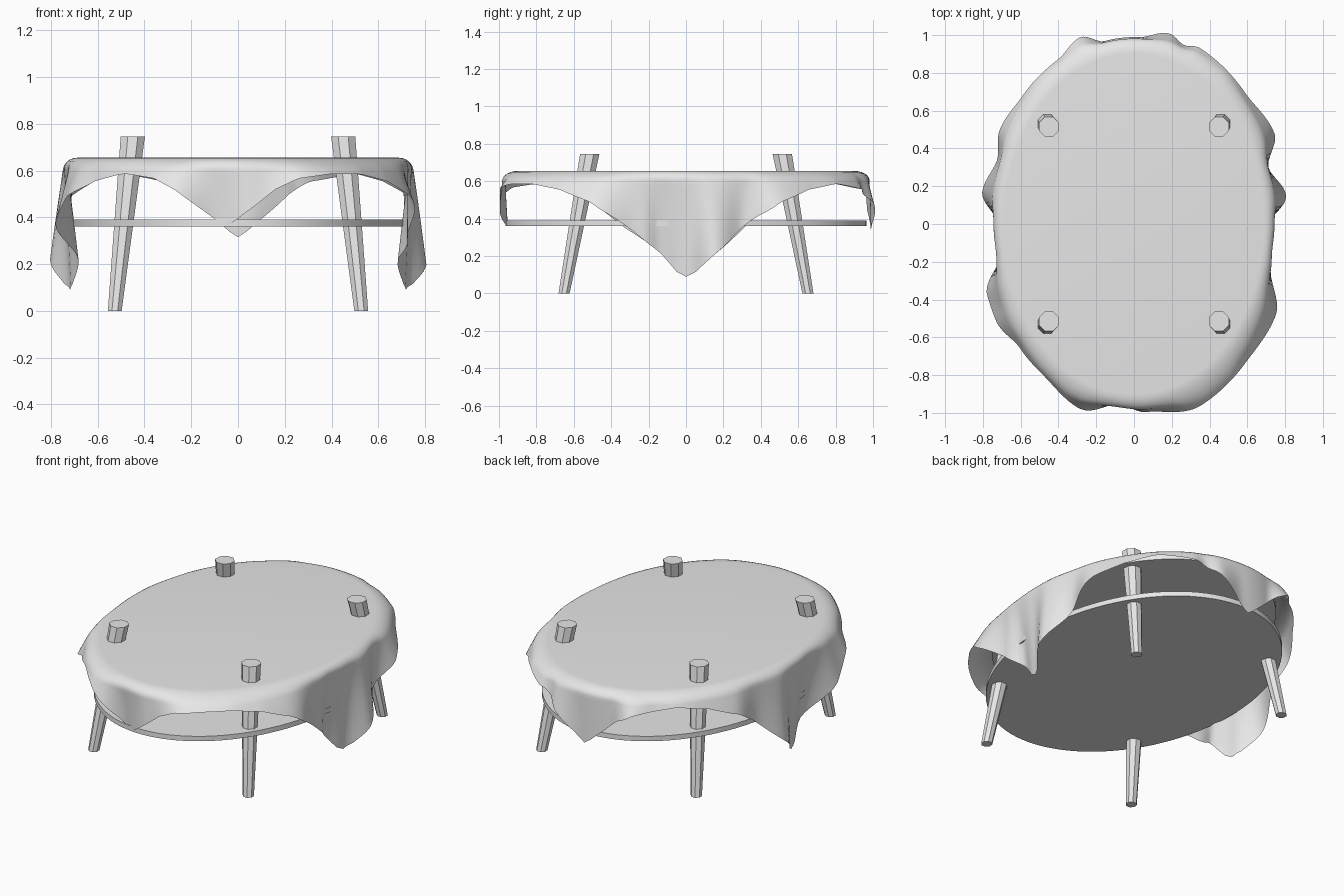
import bpy
import bmesh
from math import sin, cos, pi, radians

default_cube = bpy.data.objects.get("Cube")
if default_cube:
    bpy.data.objects.remove(default_cube, do_unlink=True)

# One plain grey for everything
grey = bpy.data.materials.new("light_grey")
grey.use_nodes = True
grey.diffuse_color = (0.8, 0.8, 0.8, 1)
grey.node_tree.nodes["Principled BSDF"].inputs["Base Color"].default_value = (0.8, 0.8, 0.8, 1)


def loft(name, rings, cap_start=True, cap_end=True, smooth_angle=None):
    """Skin a stack of closed rings of points and cap the chosen ends."""
    bm = bmesh.new()
    loops = [[bm.verts.new(point) for point in ring] for ring in rings]
    count = len(loops[0])
    for lower, upper in zip(loops, loops[1:]):
        for i in range(count):
            j = (i + 1) % count
            bm.faces.new((lower[i], lower[j], upper[j], upper[i]))
    if cap_start:
        bm.faces.new(loops[0][::-1])
    if cap_end:
        bm.faces.new(loops[-1])
    bmesh.ops.recalc_face_normals(bm, faces=bm.faces)
    mesh = bpy.data.meshes.new(name)
    bm.to_mesh(mesh)
    bm.free()
    mesh.materials.append(grey)
    if smooth_angle:
        mesh.polygons.foreach_set("use_smooth", [True] * len(mesh.polygons))
        mesh.set_sharp_from_angle(angle=radians(smooth_angle))
    obj = bpy.data.objects.new(name, mesh)
    bpy.context.collection.objects.link(obj)
    return obj


def ellipse(rx, ry, z, count, cx=0, cy=0, turn=0):
    angles = [turn + 2 * pi * i / count for i in range(count)]
    return [(cx + rx * cos(a), cy + ry * sin(a), z) for a in angles]


def interpolate(table, x, ease=False):
    """Read a sorted table of pairs, clamped at both ends."""
    if x <= table[0][0]:
        return table[0][1]
    for (xa, ya), (xb, yb) in zip(table, table[1:]):
        if x <= xb:
            t = (x - xa) / (xb - xa)
            if ease:
                t = t * t * (3 - 2 * t)
            return ya + (yb - ya) * t
    return table[-1][1]


# Oval boards: the visible shelf and the top under the cloth
def oval_board(name, rx, ry, bottom, top):
    rings = [ellipse(rx, ry, z, 96) for z in (bottom, top)]
    return loft(name, rings, smooth_angle=30)


oval_board("shelf", 0.715, 0.965, 0.36, 0.39)
oval_board("table_top", 0.69, 0.92, 0.62, 0.648)

# Splayed, tapered eight-sided legs that pass through the top
for side, sx in (("left", 1), ("right", -1)):
    for end, sy in (("front", -1), ("back", 1)):
        foot = ellipse(0.032, 0.032, 0, 8, sx * 0.527, sy * 0.652, pi / 8)
        head = ellipse(0.056, 0.056, 0.745, 8, sx * 0.45, sy * 0.515, pi / 8)
        loft(end + "_" + side + "_leg", [foot, head])

# Tablecloth: four hanging corners, flared by folds
CLOTH_TOP = 0.655
SHOULDER = 0.05
RADIUS_X, RADIUS_Y = 0.74, 0.97

# Drop below the top against degrees away from a corner
long_corner = [(0, .565), (3, .54), (8, .45), (15, .345), (22, .24), (28, .165),
               (39, .1), (50, .07)]
short_corner = [(0, .315), (3, .29), (10, .215), (16, .145), (23, .095), (38, .065)]
corners = [(0, long_corner, 1), (90, short_corner, 1.08),
           (180, long_corner, 1), (266, short_corner, 0.93)]

# Outward percentage of each fold at the hem against degrees
folds = [(0, -4), (8, 9), (18, 0), (26, 11), (42, 6), (64, 6), (70, 3), (76, 6),
         (88, 1), (102, 1), (111, 8), (121, 4), (138, 5), (152, 8), (160, 3),
         (171, 9), (180, -4), (188, -8), (200, 11), (208, 11), (220, 5),
         (232, 4), (249, 7), (264, -2), (275, 2), (296, 9), (316, 9), (334, 12),
         (346, 0), (352, -8), (360, -4)]


def hem_drop(degrees):
    drops = []
    for centre, table, scale in corners:
        away = abs((degrees - centre + 180) % 360 - 180)
        drops.append(interpolate(table, away) * scale)
    return max(drops)


SEGMENTS = 240
columns = []
for i in range(SEGMENTS):
    degrees = 360 * i / SEGMENTS
    angle = radians(degrees)
    hem = hem_drop(degrees)
    flare = interpolate(folds, degrees, ease=True) / 100
    # Flat inner edge, rounded shoulder, then the hanging skirt
    profile = [(0.93 + 0.08 * sin(k * pi / 12), SHOULDER * (1 - cos(k * pi / 12)))
               for k in range(7)]
    profile += [(1.01, SHOULDER + (hem - SHOULDER) * k / 14) for k in range(1, 15)]
    column = []
    for radius, depth in profile:
        r = radius + flare * (depth / hem) ** 0.9
        column.append((RADIUS_X * r * cos(angle), RADIUS_Y * r * sin(angle),
                       CLOTH_TOP - depth))
    columns.append(column)

loft("tablecloth", list(zip(*columns)), cap_end=False, smooth_angle=60)
